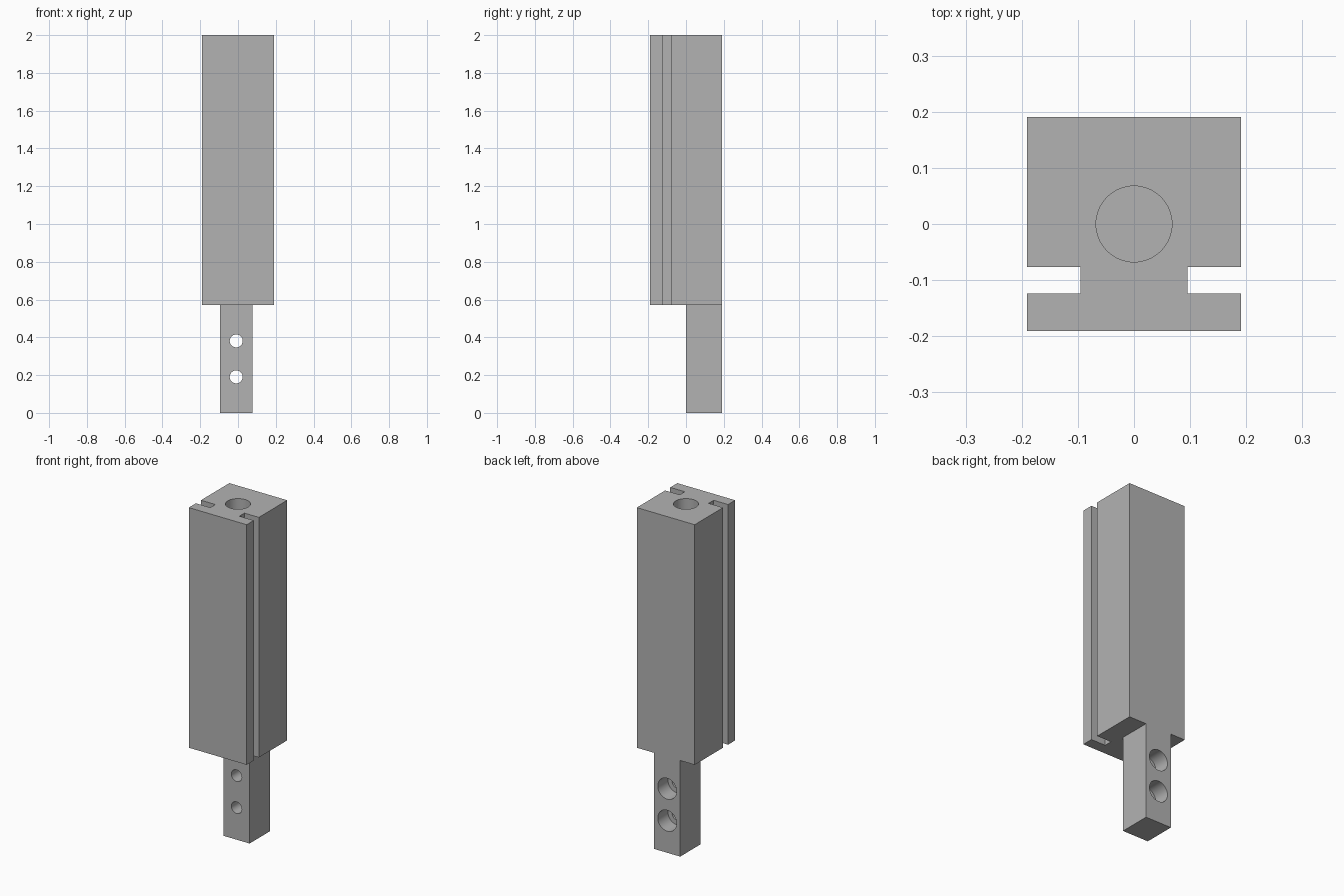
import bpy
import bmesh
from math import radians

MM = 2 / 105  # the part is 105 mm tall

old = bpy.data.objects.get("Cube")
if old:
    bpy.data.objects.remove(old)

grey = bpy.data.materials.new("plain grey")
grey.use_nodes = True
colour = (0.45, 0.45, 0.45, 1)
grey.diffuse_color = colour
grey.node_tree.nodes["Principled BSDF"].inputs["Base Color"].default_value = colour


def add_object(name, bm):
    bmesh.ops.recalc_face_normals(bm, faces=bm.faces)
    mesh = bpy.data.meshes.new(name)
    bm.to_mesh(mesh)
    bm.free()
    mesh.materials.append(grey)
    obj = bpy.data.objects.new(name, mesh)
    bpy.context.collection.objects.link(obj)
    return obj


def prism(name, outline, z0, z1):
    """Extrude a plan outline, in mm, from z0 to z1."""
    bm = bmesh.new()
    face = bm.faces.new([bm.verts.new((x * MM, y * MM, z0 * MM)) for x, y in outline])
    top = bmesh.ops.extrude_face_region(bm, geom=[face])["geom"]
    verts = [v for v in top if isinstance(v, bmesh.types.BMVert)]
    bmesh.ops.translate(bm, verts=verts, vec=(0, 0, (z1 - z0) * MM))
    return add_object(name, bm)


def cylinder(name, radius, depth, centre, along_y=False):
    bm = bmesh.new()
    bmesh.ops.create_cone(bm, cap_ends=True, segments=64, radius1=radius * MM,
                          radius2=radius * MM, depth=depth * MM)
    obj = add_object(name, bm)
    obj.location = [c * MM for c in centre]
    if along_y:
        obj.rotation_euler.x = radians(90)
    return obj


def combine(target, tool, operation):
    """Apply a boolean and discard the tool."""
    mod = target.modifiers.new(tool.name, "BOOLEAN")
    mod.operation, mod.solver, mod.object = operation, "EXACT", tool
    bpy.context.view_layer.objects.active = target
    bpy.ops.object.modifier_apply(modifier=mod.name)
    bpy.data.objects.remove(tool)


# Square body with a groove down each side
right_half = [(10, -10), (10, -6.5), (5, -6.5), (5, -4), (10, -4), (10, 10)]
body = prism("grooved_body", right_half + [(-x, y) for x, y in reversed(right_half)], 30, 105)

# Offset mounting tang, flush with the back
combine(body, prism("tang", [(-5, 0), (4, 0), (4, 10), (-5, 10)], 0, 32), "UNION")

# Blind bore in the top
combine(body, cylinder("top_bore", 3.55, 40, (0, 0, 105)), "DIFFERENCE")

# Two screw holes, counterbored from the back
for z in (10, 20):
    combine(body, cylinder("screw_hole", 1.8, 30, (-0.5, 5, z), True), "DIFFERENCE")
    combine(body, cylinder("counterbore", 3.25, 10, (-0.5, 10, z), True), "DIFFERENCE")

# Smooth the bores, keep the edges sharp
bpy.ops.object.select_all(action="DESELECT")
body.select_set(True)
bpy.context.view_layer.objects.active = body
bpy.ops.object.shade_smooth_by_angle(angle=radians(30))
